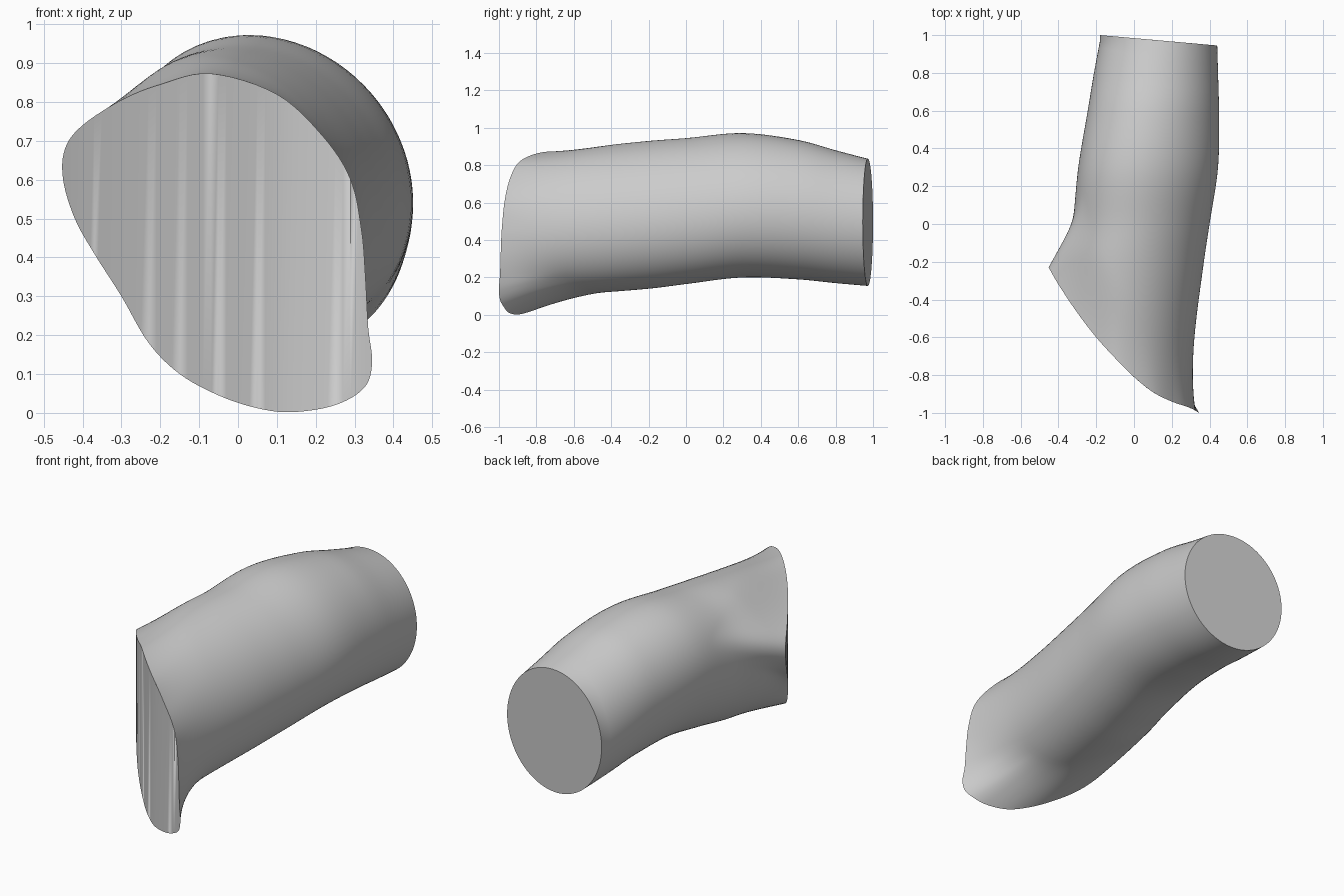
import bpy, bmesh
from math import sin, cos, atan2, pi
from mathutils import Vector

cube = bpy.data.objects.get("Cube")
if cube:
    bpy.data.objects.remove(cube, do_unlink=True)

grey = bpy.data.materials.new("plain_grey")
grey.use_nodes = True
colour = (0.6, 0.6, 0.6, 1)
grey.diffuse_color = colour
grey.node_tree.nodes["Principled BSDF"].inputs["Base Color"].default_value = colour


def curve(keys, y):
    """Smooth interpolation of keyed rows, first column is the position."""
    y = min(max(y, keys[0][0]), keys[-1][0])
    i = 0
    while i < len(keys) - 2 and y > keys[i + 1][0]:
        i += 1
    a, b = keys[i], keys[i + 1]
    p, n = keys[max(i - 1, 0)], keys[min(i + 2, len(keys) - 1)]
    h = b[0] - a[0]
    t = (y - a[0]) / h
    out = []
    for k in range(1, len(a)):
        ma = (b[k] - p[k]) / (b[0] - p[0]) * h
        mb = (n[k] - a[k]) / (n[0] - a[0]) * h
        out.append(a[k] * (2*t**3 - 3*t*t + 1) + ma * (t**3 - 2*t*t + t)
                   + b[k] * (3*t*t - 2*t**3) + mb * (t**3 - t*t))
    return out


# Duct sections: y, left, right, bottom, top, skew
SECTIONS = [(-1, -.39, .30, .09, .86, -.12), (-.6, -.38, .32, .11, .89, -.12),
            (-.2, -.36, .37, .14, .93, -.12), (0, -.325, .40, .165, .945, -.12),
            (.3, -.295, .445, .2, .972, -.12), (.6, -.245, .45, .19, .935, -.08),
            (.8, -.212, .445, .17, .88, -.04), (.97, -.18, .44, .155, .835, 0)]
# Depth of the curved mouth across its width: x, y
MOUTH = [(-.455, -.225), (-.4, -.32), (-.3, -.47), (-.2, -.6), (-.1, -.71),
         (0, -.81), (.1, -.89), (.2, -.94), (.3, -.975), (.345, -1)]
# Mouth outline: x, z
OUTLINE = [(-.07, .873), (-.2, .845), (-.3, .805), (-.4, .74), (-.445, .68),
           (-.45, .6), (-.42, .5), (-.37, .41), (-.3, .3), (-.23, .18),
           (-.15, .1), (-.05, .045), (.05, .012), (.14, .002), (.25, .02),
           (.325, .065), (.345, .13), (.335, .22), (.328, .35), (.318, .47),
           (.29, .6), (.22, .71), (.1, .82)]


def mouth_y(x):
    return curve(MOUTH, x)[0]


def duct_point(y, a):
    l, r, b, t, skew = curve(SECTIONS, y)
    return Vector(((l + r) / 2 + (r - l) / 2 * cos(a), y,
                   (b + t) / 2 + (t - b) / 2 * sin(a + skew)))


# Rounded outline through the profile points
STEPS, RINGS, FLARE = 6, 48, 0.4
rim = []
for i in range(len(OUTLINE)):
    p, a, b, n = (Vector(OUTLINE[(i + k) % len(OUTLINE)]) for k in (-1, 0, 1, 2))
    for s in range(STEPS):
        t = s / STEPS
        rim.append((a * 2 + (b - p) * t + (p * 2 - a * 5 + b * 4 - n) * t * t
                    + (a * 3 - p - b * 3 + n) * t**3) / 2)


def finish(bm, name, smooth=True):
    bmesh.ops.recalc_face_normals(bm, faces=bm.faces)
    mesh = bpy.data.meshes.new(name)
    bm.to_mesh(mesh)
    bm.free()
    mesh.materials.append(grey)
    obj = bpy.data.objects.new(name, mesh)
    bpy.context.collection.objects.link(obj)
    bpy.ops.object.select_all(action="DESELECT")
    obj.select_set(True)
    bpy.context.view_layer.objects.active = obj
    if smooth:
        bpy.ops.object.shade_smooth_by_angle(angle=pi / 5)
    return obj


# Duct wall, flaring into the mouth, with a flat rear end
bm = bmesh.new()
rings = []
for j in range(RINGS + 1):
    u = (j / RINGS) ** 1.3
    ring = []
    for p in rim:
        ang = atan2(p.y - .46, p.x + .03)
        start = mouth_y(p.x)
        end = .984 - .0887 * (.13 + .31 * cos(ang))
        y = start + (end - start) * u
        w = max(0, 1 - (y - start) / FLARE) ** 2
        ring.append(bm.verts.new(duct_point(y, ang).lerp(Vector((p.x, y, p.y)), w)))
    rings.append(ring)
count = len(rim)
for r0, r1 in zip(rings, rings[1:]):
    for i in range(count):
        k = (i + 1) % count
        bm.faces.new((r0[i], r0[k], r1[k], r1[i]))
bm.faces.new(rings[-1])
finish(bm, "duct_wall")

# Curved mouth face: flat outline cut into strips, then bent in depth
bm = bmesh.new()
bm.faces.new([bm.verts.new((p.x, 0, p.y)) for p in rim])
for i in range(1, 40):
    bmesh.ops.bisect_plane(bm, geom=bm.verts[:] + bm.edges[:] + bm.faces[:],
                           plane_co=(-.45 + i * .02, 0, 0), plane_no=(1, 0, 0))
bmesh.ops.triangulate(bm, faces=bm.faces)
for v in bm.verts:
    v.co.y = mouth_y(v.co.x)
bmesh.ops.recalc_face_normals(bm, faces=bm.faces)
if sum(f.normal.y for f in bm.faces) > 0:
    bmesh.ops.reverse_faces(bm, faces=bm.faces)
mesh_face = bpy.data.meshes.new("mouth_face")
bm.to_mesh(mesh_face)
bm.free()
mesh_face.materials.append(grey)
mesh_face.shade_smooth()
bpy.context.collection.objects.link(bpy.data.objects.new("mouth_face", mesh_face))
